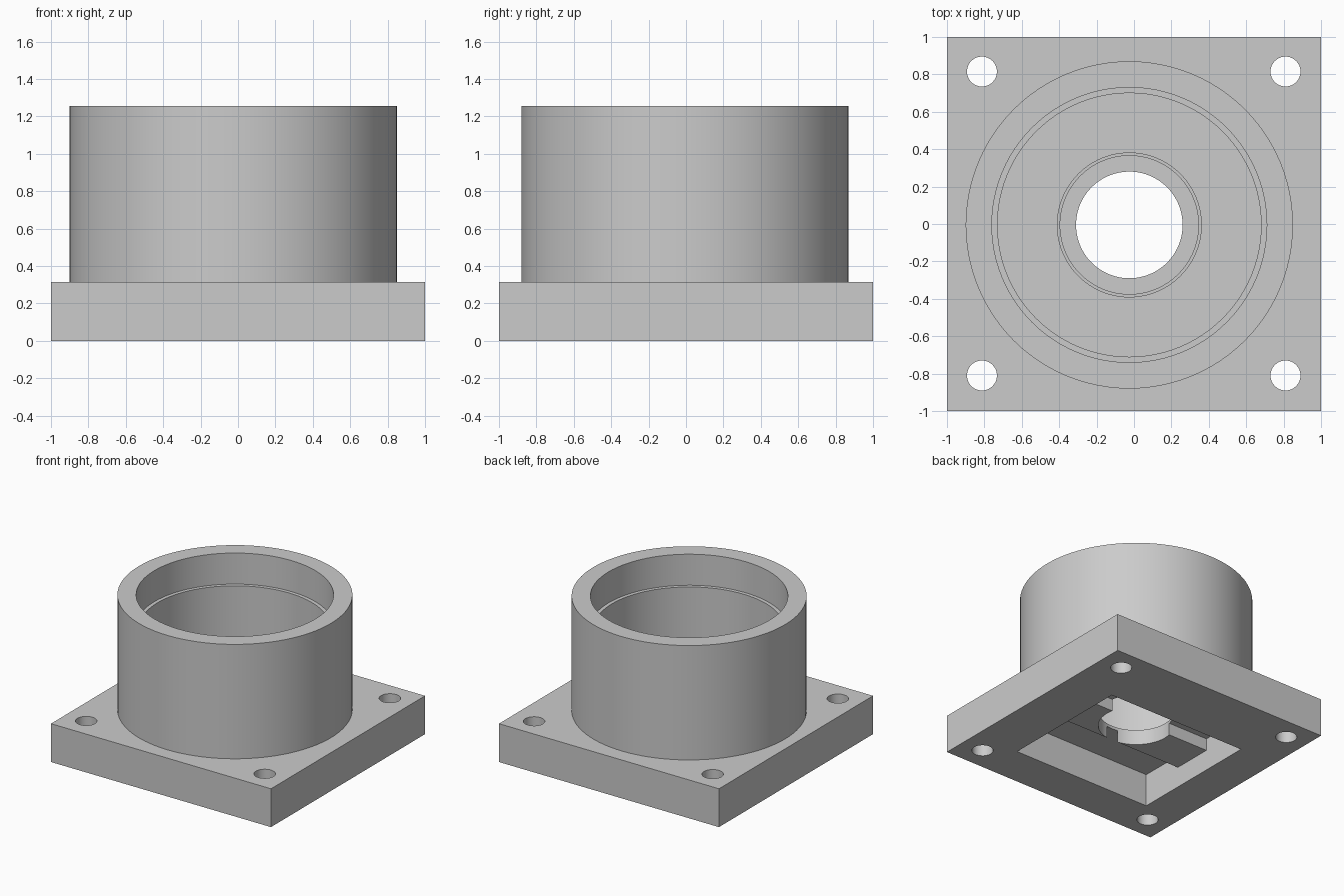
import bpy, bmesh, math
from mathutils import Matrix

cube = bpy.data.objects.get("Cube")
if cube:
    bpy.data.objects.remove(cube, do_unlink=True)

CX, CY = -0.025, -0.005          # axis of the round housing
PLATE_TOP, HOUSING_TOP = 0.315, 1.255
SEGMENTS = 96

grey = bpy.data.materials.new("plain_grey")
grey.use_nodes = True
colour = (0.6, 0.6, 0.6, 1)
grey.diffuse_color = colour
grey.node_tree.nodes["Principled BSDF"].inputs["Base Color"].default_value = colour


def finish(name, bm):
    bmesh.ops.recalc_face_normals(bm, faces=bm.faces)
    mesh = bpy.data.meshes.new(name)
    bm.to_mesh(mesh)
    bm.free()
    mesh.materials.append(grey)
    obj = bpy.data.objects.new(name, mesh)
    bpy.context.collection.objects.link(obj)
    return obj


def box(name, x0, x1, y0, y1, z0, z1):
    bm = bmesh.new()
    place = Matrix.Translation(((x0 + x1) / 2, (y0 + y1) / 2, (z0 + z1) / 2))
    size = Matrix.Diagonal((x1 - x0, y1 - y0, z1 - z0, 1))
    bmesh.ops.create_cube(bm, size=1, matrix=place @ size)
    return finish(name, bm)


def cylinder(name, x, y, r, z0, z1, segments=SEGMENTS):
    bm = bmesh.new()
    bmesh.ops.create_cone(bm, cap_ends=True, segments=segments, radius1=r, radius2=r,
                          depth=z1 - z0, matrix=Matrix.Translation((x, y, (z0 + z1) / 2)))
    return finish(name, bm)


def lathe(name, profile):
    bm = bmesh.new()
    verts = [bm.verts.new((CX + r, CY, z)) for r, z in profile]
    edges = [bm.edges.new(pair) for pair in zip(verts, verts[1:])]
    bmesh.ops.spin(bm, geom=verts + edges, cent=(CX, CY, 0), axis=(0, 0, 1),
                   angle=math.tau, steps=SEGMENTS, use_merge=True)
    bmesh.ops.remove_doubles(bm, verts=bm.verts, dist=1e-5)
    return finish(name, bm)


def smooth(obj):
    bpy.ops.object.select_all(action='DESELECT')
    obj.select_set(True)
    bpy.context.view_layer.objects.active = obj
    bpy.ops.object.shade_smooth_by_angle(angle=math.radians(30))


def cut(obj, cutter):
    cutter.hide_render = True
    bpy.context.view_layer.objects.active = obj
    mod = obj.modifiers.new("cut", 'BOOLEAN')
    mod.operation, mod.solver, mod.object = 'DIFFERENCE', 'EXACT', cutter
    bpy.ops.object.modifier_apply(modifier=mod.name)
    bpy.data.objects.remove(cutter, do_unlink=True)


# Square mounting plate
plate = box("base_plate", -1, 1, -1, 1, 0, PLATE_TOP)

# Screw holes in the corners
for x in (-0.813, 0.81):
    for y in (-0.81, 0.815):
        cut(plate, cylinder("screw_cutter", x, y, 0.08, -0.1, 0.5, 48))

# Rectangular pocket underneath, with a shallower bar left across it
X0, X1, Y0, Y1 = -0.67, 0.6, -0.655, 0.455
BAR_BACK, BAR_FRONT = 0.05, -0.285
cut(plate, box("pocket_cutter", X0, X1, Y0, Y1, -0.1, 0.17))
cut(plate, box("pocket_cutter", X0, X1, Y0, BAR_FRONT, -0.1, 0.27))
cut(plate, box("pocket_cutter", X0, X1, BAR_BACK, Y1, -0.1, 0.27))

# Stepped central bore
for r, z in ((0.385, 0.305), (0.37, 0.295), (0.285, -0.1)):
    cut(plate, cylinder("bore_cutter", CX, CY, r, z, 0.5))
smooth(plate)

# Round housing wall with a ledge inside the mouth
LEDGE = 1.0
housing = lathe("round_housing", [
    (0.875, PLATE_TOP), (0.875, HOUSING_TOP), (0.735, HOUSING_TOP),
    (0.735, LEDGE), (0.705, LEDGE), (0.705, PLATE_TOP)])
smooth(housing)
